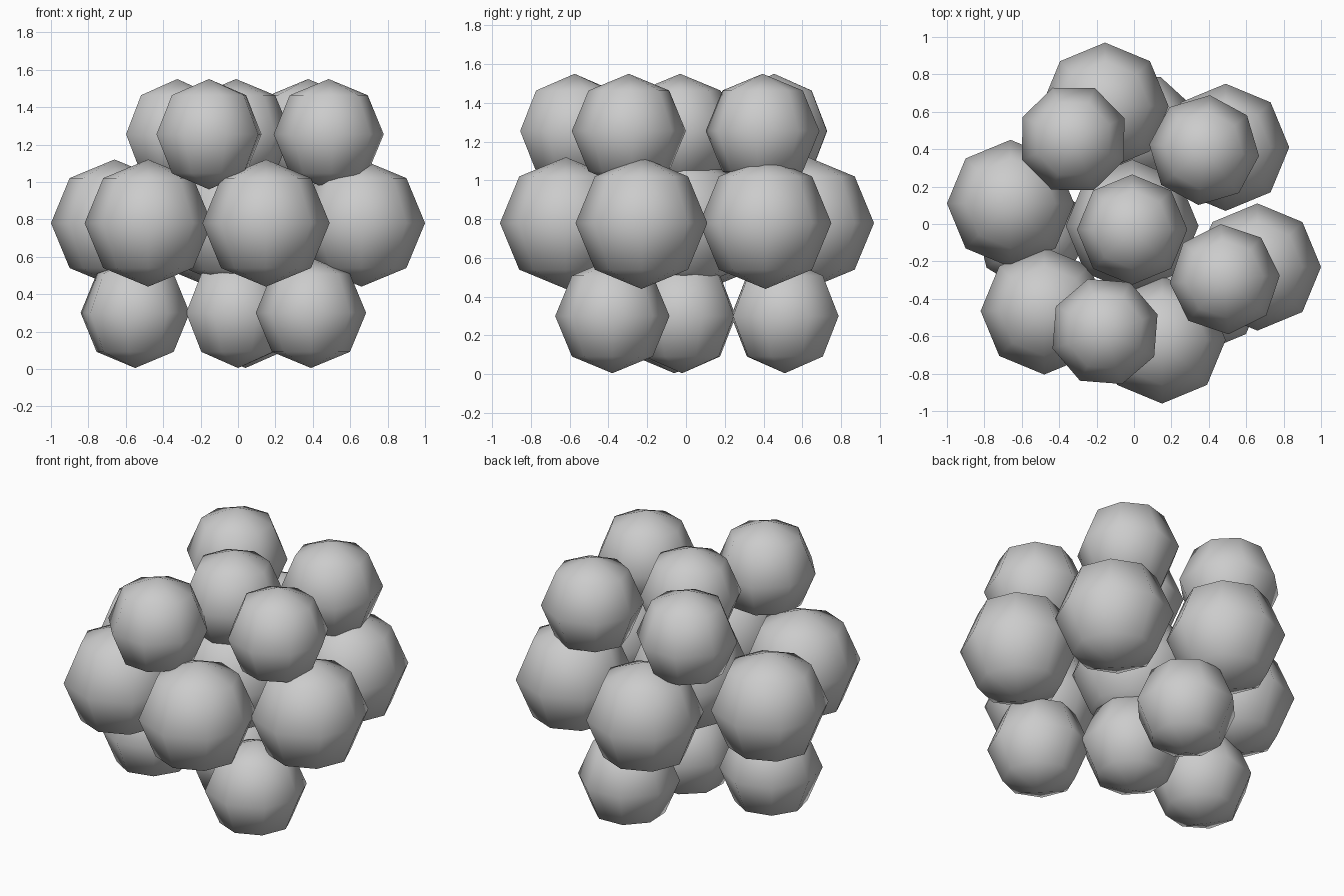
import bpy
from math import radians

if "Cube" in bpy.data.objects:
    bpy.data.objects.remove(bpy.data.objects["Cube"])


def ball(name, x, y, z, radius, turn=0):
    """Low-poly smooth ball: 8 segments, 4 rings, turned about z."""
    bpy.ops.mesh.primitive_uv_sphere_add(
        segments=8, ring_count=4, radius=radius,
        location=(x, y, z), rotation=(0, 0, radians(turn)))
    bpy.context.object.name = name
    bpy.ops.object.shade_smooth()


# Each layer: height, radius and (x, y, turn) of its balls, centre ball first
layers = {
    "bottom": (0.30, 0.295, [
        (0.00, -0.02, 20), (-0.55, -0.06, 36), (0.04, 0.51, 25), (0.39, -0.38, 0)]),
    "middle": (0.78, 0.34, [
        (0.66, -0.23, 0), (0.49, 0.41, 0), (-0.155, 0.63, 0),
        (-0.66, 0.11, 0), (-0.48, -0.465, 0), (0.15, -0.62, 0)]),
    "top": (1.255, 0.295, [
        (-0.01, -0.03, 0), (-0.325, 0.455, 22), (-0.155, -0.575, 18),
        (0.375, 0.395, -6), (0.485, -0.295, 4)]),
}

for layer, (z, radius, spots) in layers.items():
    for i, (x, y, turn) in enumerate(spots):
        ball(f"{layer}_ball_{i + 1}", x, y, z, radius, turn)

# Core ball in the middle of the cluster
ball("core_ball", -0.01, -0.01, 0.78, 0.355)
